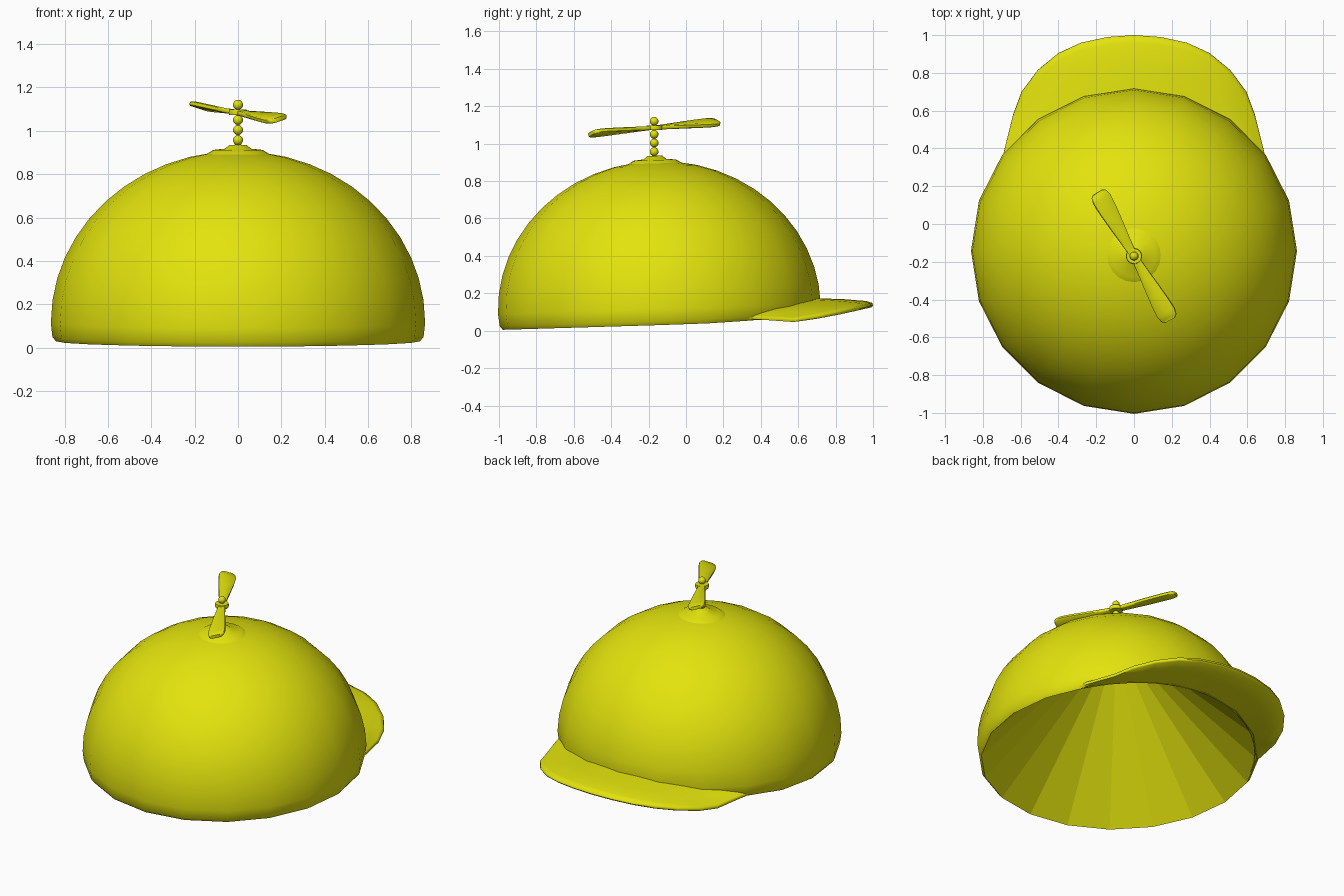
import bpy, bmesh, math
from mathutils import Vector, Matrix

if "Cube" in bpy.data.objects:
    bpy.data.objects.remove(bpy.data.objects["Cube"], do_unlink=True)

yellow = bpy.data.materials.new("yellow")
yellow.use_nodes = True
colour = (0.77, 0.77, 0.004, 1)
yellow.diffuse_color = colour
yellow.node_tree.nodes["Principled BSDF"].inputs["Base Color"].default_value = colour

CENTRE_Y = -0.14
TILT = 0.03          # the hat leans back slightly
LEAN = Matrix.Translation((0, CENTRE_Y, 0.03)) @ Matrix.Rotation(TILT, 4, "X")


def finish(name, bm, matrix=Matrix(), angle=50, inward=False):
    bmesh.ops.recalc_face_normals(bm, faces=bm.faces)
    if inward:
        bmesh.ops.reverse_faces(bm, faces=bm.faces)
    bm.transform(matrix)
    mesh = bpy.data.meshes.new(name)
    bm.to_mesh(mesh)
    bm.free()
    obj = bpy.data.objects.new(name, mesh)
    bpy.context.collection.objects.link(obj)
    mesh.materials.append(yellow)
    bpy.ops.object.select_all(action="DESELECT")
    obj.select_set(True)
    bpy.context.view_layer.objects.active = obj
    bpy.ops.object.shade_smooth_by_angle(angle=math.radians(angle))
    return obj


def bridge(bm, rings):
    for a, b in zip(rings, rings[1:]):
        for i in range(len(a)):
            j = (i + 1) % len(a)
            bm.faces.new((a[i], a[j], b[j], b[i]))


def lathe(name, profile, segments, matrix, angle=50, inward=False):
    """Turn (radius, height) points round z; zero radius makes a pole."""
    bm = bmesh.new()
    rings = []
    for r, z in profile:
        turn = [math.tau * i / segments for i in range(segments)]
        rings.append([bm.verts.new((r * math.cos(t), r * math.sin(t), z)) for t in turn])
    bridge(bm, rings)
    bmesh.ops.remove_doubles(bm, verts=bm.verts, dist=1e-5)
    return finish(name, bm, matrix, angle, inward)


def rim_lift(y):
    """The opening arches up a little over the brim."""
    return 0.05 * max(0, (y - CENTRE_Y) / 0.84) ** 3


# Dome: rounded rim, then a quarter ellipse
dome = [(0.84, 0.0), (0.856, 0.02)]
for i in range(13):
    a = math.pi / 2 * i / 12
    dome.append((0.863 * math.cos(a), 0.085 + 0.792 * math.sin(a)))
shell = lathe("dome", dome, 20, LEAN)

# Conical lining with flat panels
lining = lathe("lining", [(0, 0.855), (0.84, 0.0)], 20, LEAN, 4, True)
for obj in (shell, lining):
    for v in obj.data.vertices:
        if v.co.z < 0.085:
            v.co.z += rim_lift(v.co.y)

# Button on the crown
button = [(0, 0.85), (0.15, 0.86), (0.115, 0.882), (0.06, 0.888), (0.04, 0.905), (0, 0.907)]
lathe("crown_button", button, 20, LEAN, 60)

# Brim: half of the outer edge, from the side to the middle, then mirrored
edge = [(0.755, 0.2), (0.70, 0.335), (0.68, 0.42), (0.64, 0.58), (0.595, 0.70), (0.51, 0.815),
        (0.40, 0.905), (0.28, 0.96), (0.14, 0.99), (0, 1.0)]
edge += [(-x, y) for x, y in reversed(edge[:-1])]
bm = bmesh.new()
sections = []
start = math.radians(25)
for i, (x, y) in enumerate(edge):
    f = i / (len(edge) - 1)
    t = start + (math.pi - 2 * start) * f
    s = max(0, math.sin(math.pi * f))
    inner = Vector((0.825 * math.cos(t), CENTRE_Y + 0.825 * math.sin(t), 0))
    outer = Vector((x, y, 0))
    rim = 0.034 + TILT * (inner.y - CENTRE_Y) + rim_lift(inner.y)
    droop = min(1, max(0, (0.56 - y) / 0.2))
    low = 0.045 + 0.018 * droop + 0.08 * max(0, (y - 0.56) / 0.44) ** 1.3
    top = 0.09 + 0.085 * s ** 1.5
    thick = 0.014 + 0.01 * s
    lip = low + thick
    section = [(0, top), (0.18, top - 0.003), (0.5, 0.45 * top + 0.55 * lip + 0.008 * s),
               (0.88, lip + 0.01 * s), (0.985, lip), (1, low + 0.4 * thick),
               (0.97, low), (0.5, 0.5 * (low + rim)), (0, rim)]
    ring = []
    for along, z in section:
        p = inner.lerp(outer, along)
        ring.append(bm.verts.new((p.x, p.y, z)))
    sections.append(ring)
bridge(bm, sections)
bm.faces.new(sections[0])
bm.faces.new(sections[-1])
finish("brim", bm, angle=60)

# Beads stacked on the stem, with a hub for the propeller
STEM_Y = -0.17
for i, z in enumerate((0.957, 1.004, 1.05, 1.12)):
    bm = bmesh.new()
    bmesh.ops.create_uvsphere(bm, u_segments=16, v_segments=10, radius=0.023)
    finish("stem_bead_%d" % (i + 1), bm, Matrix.Translation((0, STEM_Y, z)))
hub_at = Matrix.Translation((0, STEM_Y, 1.085))
lathe("stem_pin", [(0, -0.15), (0.008, -0.15), (0.008, 0.03), (0, 0.03)], 8, hub_at)
lathe("propeller_hub", [(0, -0.013), (0.04, -0.013), (0.043, 0), (0.04, 0.013), (0, 0.013)],
      16, hub_at, 40)

# Two pitched blades, half a turn apart: (distance, half width, half thickness, pitch)
stations = [(0.0, 0.02, 0.01, 0.05), (0.08, 0.026, 0.011, 0.12), (0.18, 0.038, 0.012, 0.2),
            (0.28, 0.049, 0.012, 0.26), (0.345, 0.053, 0.012, 0.28), (0.378, 0.045, 0.011, 0.28),
            (0.39, 0.03, 0.01, 0.28)]
corners = [(1, 0.6), (0.85, 1), (-0.85, 1), (-1, 0.6)]
corners += [(-u, -v) for u, v in corners]
for name, turn in (("front_blade", 0), ("back_blade", math.pi)):
    bm = bmesh.new()
    rings = []
    for d, w, h, pitch in stations:
        spin = Matrix.Rotation(pitch, 4, "X")
        rings.append([bm.verts.new(spin @ Vector((d, u * w, v * h))) for u, v in corners])
    bridge(bm, rings)
    bm.faces.new(rings[0])
    bm.faces.new(rings[-1])
    place = (hub_at @ Matrix.Rotation(math.radians(-60.5), 4, "Z")
             @ Matrix.Rotation(0.08, 4, "Y") @ Matrix.Rotation(turn, 4, "Z"))
    finish(name, bm, place, 45)
